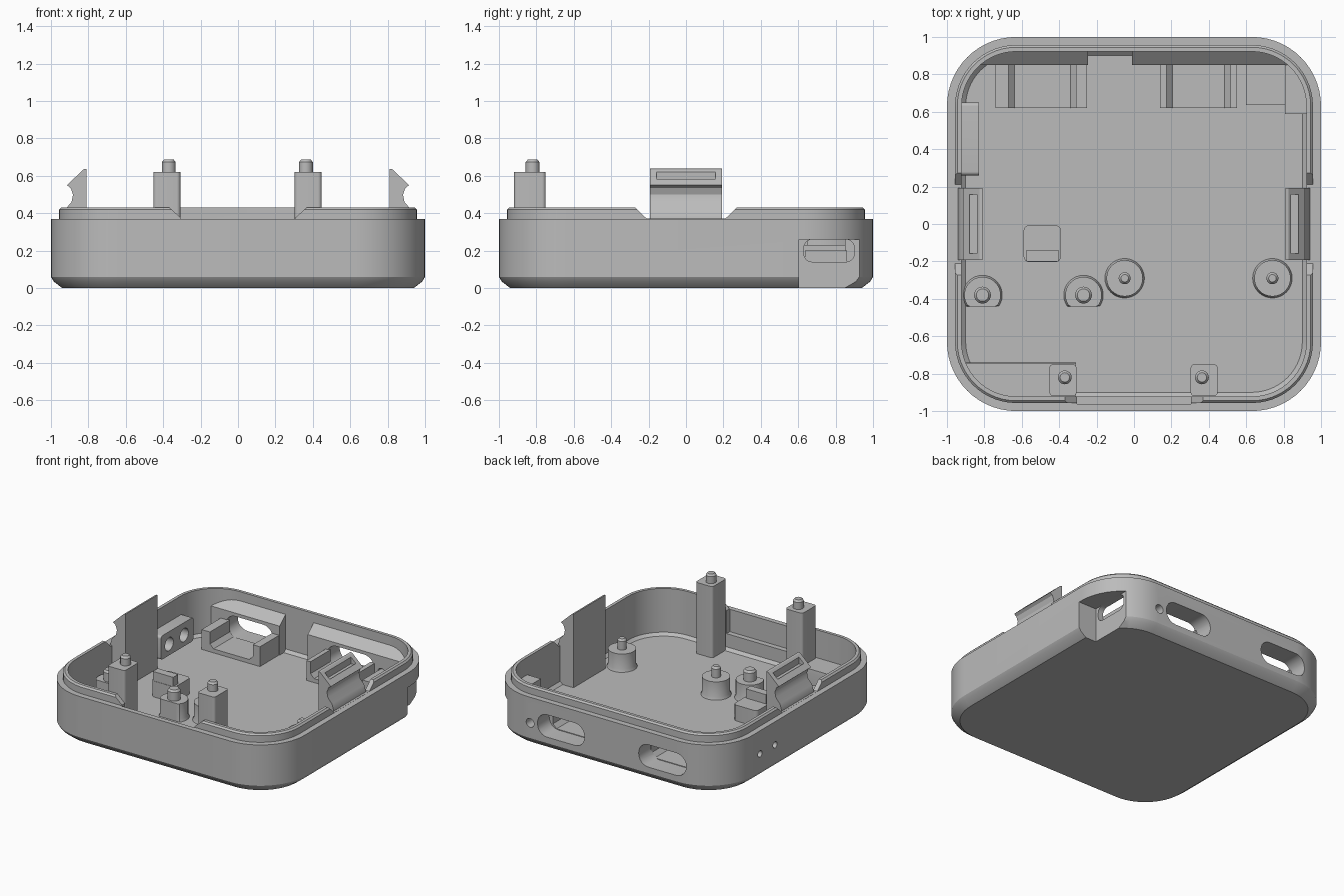
import bpy, bmesh, math
from mathutils import Vector

cube = bpy.data.objects.get("Cube")
if cube:
    bpy.data.objects.remove(cube)

grey = bpy.data.materials.new("plain_grey")
grey.use_nodes = True
grey.diffuse_color = (0.5, 0.5, 0.5, 1)
grey.node_tree.nodes["Principled BSDF"].inputs["Base Color"].default_value = (0.5, 0.5, 0.5, 1)

FLOOR = 0.08


def rounded(cx, cy, hx, hy, r, n=6):
    """Outline of a rounded rectangle."""
    pts = []
    for q, (sx, sy) in enumerate([(1, 1), (-1, 1), (-1, -1), (1, -1)]):
        for i in range(n + 1):
            a = math.pi / 2 * (q + i / n)
            pts.append((cx + sx * (hx - r) + r * math.cos(a),
                        cy + sy * (hy - r) + r * math.sin(a)))
    return pts


def circle(cx, cy, r, n=32, low=-9):
    """Circle outline, flattened below the given offset."""
    return [(cx + r * math.cos(i * math.tau / n),
             cy + max(r * math.sin(i * math.tau / n), low)) for i in range(n)]


def loft(name, rings):
    """Skin a list of closed rings and cap both ends."""
    bm = bmesh.new()
    loops = [[bm.verts.new(p) for p in ring] for ring in rings]
    for a, b in zip(loops, loops[1:]):
        for i in range(len(a)):
            j = (i + 1) % len(a)
            bm.faces.new((a[i], a[j], b[j], b[i]))
    bm.faces.new(loops[0])
    bm.faces.new(loops[-1])
    bmesh.ops.recalc_face_normals(bm, faces=bm.faces)
    me = bpy.data.meshes.new(name)
    bm.to_mesh(me)
    bm.free()
    me.materials.append(grey)
    ob = bpy.data.objects.new(name, me)
    bpy.context.collection.objects.link(ob)
    return ob


def prism(name, pts, axis, a, b):
    """Extrude an outline along x (y,z), y (x,z) or z (x,y)."""
    place = {"x": lambda u, v, w: (w, u, v),
             "y": lambda u, v, w: (u, w, v),
             "z": lambda u, v, w: (u, v, w)}[axis]
    return loft(name, [[place(u, v, w) for u, v in pts] for w in (a, b)])


def box(name, x0, x1, y0, y1, z0, z1):
    return prism(name, [(x0, y0), (x1, y0), (x1, y1), (x0, y1)], "z", z0, z1)


def combine(target, tool, operation="DIFFERENCE"):
    mod = target.modifiers.new("combine", "BOOLEAN")
    mod.operation, mod.solver, mod.object = operation, "EXACT", tool
    bpy.context.view_layer.objects.active = target
    bpy.ops.object.modifier_apply(modifier=mod.name)
    bpy.data.objects.remove(tool)


# Case shell: chamfered base, stepped rim and hollow inside
profile = [(0.94, 0), (0.985, 0.035), (1, 0.06), (1, 0.37), (0.957, 0.37), (0.957, 0.42),
           (0.945, 0.432), (0.922, 0.432), (0.922, FLOOR + 0.02), (0.90, FLOOR)]
case = loft("case_shell", [[(x, y, z) for x, y in rounded(0, 0, h, h, h - 0.63, 14)]
                           for h, z in profile])

# Thickened back wall with sloping top, either side of a central gap
for x0, x1 in ((-0.82, -0.245), (-0.01, 0.82)):
    combine(case, prism("back_wall", [(0.85, 0.07), (0.94, 0.07), (0.94, 0.365),
                                      (0.925, 0.365), (0.85, 0.3)], "x", x0, x1), "UNION")
# Corner pocket and side block
combine(case, box("pocket", 0.808, 0.94, 0.588, 0.82, 0.06, 0.3), "UNION")
combine(case, box("pocket_end", 0.807, 0.868, 0.7, 0.905, 0.065, 0.301), "UNION")
combine(case, prism("side_block", rounded(0.455, 0.2, 0.195, 0.09, 0.02), "x", -0.95, -0.83), "UNION")

# Rim notches at the front and on both sides
combine(case, prism("front_notch", [(-0.3, 0.371), (0.3, 0.371), (0.37, 0.5), (0.37, 0.5),
                                    (0.37, 0.433), (0.3, 0.371)][:2]
                    + [(0.37, 0.433), (0.37, 0.5), (-0.37, 0.5), (-0.37, 0.433)], "y", -1.1, -0.85))
for s in (-1, 1):
    combine(case, prism("side_notch", [(-0.21, 0.371), (0.21, 0.371), (0.275, 0.433),
                                       (0.275, 0.5), (-0.275, 0.5), (-0.275, 0.433)],
                        "x", s * 0.85, s * 1.1))
combine(case, box("thin_front", -0.305, 0.305, -0.962, -0.85, 0.2, 0.5))

# Back ports and small round hole
for x in (-0.5, 0.35):
    combine(case, prism("port", rounded(x, 0.19, 0.197, 0.085, 0.08), "y", 0.8, 1.1))
combine(case, prism("light_hole", circle(0.61, 0.175, 0.033), "y", 0.8, 1.1))
# Stepped side holes
for y in (0.36, 0.54):
    combine(case, prism("pin_hole", circle(y, 0.195, 0.024), "x", -1.1, -0.9))
    combine(case, prism("wide_hole", circle(y, 0.195, 0.05), "x", -0.93, -0.8))
# Corner strap recess and its window
combine(case, box("recess", 0.85, 1.1, 0.605, 1.1, -0.1, 0.26))
combine(case, prism("window", rounded(0.765, 0.2, 0.135, 0.06, 0.045), "x", 0.78, 0.9))

# Port cradles and the light holder
for name, x0, x1, c0, c1 in (("right_port_cradle", -0.74, -0.25, -0.67, -0.31),
                             ("left_port_cradle", 0.14, 0.55, 0.175, 0.515)):
    prism(name, [(x0, 0.07), (x1, 0.07), (x1, 0.23), (c1, 0.23), (c1, 0.14), (c1 - 0.03, 0.11),
                 (c0 + 0.03, 0.11), (c0, 0.14), (c0, 0.23), (x0, 0.23)], "y", 0.62, 0.86)
box("light_holder", 0.6, 0.81, 0.635, 0.86, 0.07, 0.2)

# Snap clips with a slot in the slanted head
for s, side in ((1, "left"), (-1, "right")):
    outline = [(0.81, 0.07), (0.81, 0.638), (0.825, 0.635), (0.915, 0.55), (0.895, 0.535),
               (0.882, 0.5), (0.89, 0.46), (0.925, 0.42), (0.94, 0.37), (0.94, 0.07)]
    clip = prism(side + "_clip", [(s * x, z) for x, z in outline], "y", -0.193, 0.193)
    combine(clip, box("slot", min(s * 0.84, s * 0.88), max(s * 0.84, s * 0.88),
                      -0.157, 0.157, 0.57, 0.7))


def pin(name, x, y, r, z0, z1):
    """Locating pin with a chamfered tip."""
    loft(name, [[(px, py, z) for px, py in circle(x, y, k, 24)]
                for k, z in ((r, z0), (r, z1 - 0.015), (r - 0.012, z1))])


# Tall square front posts
for x, side in ((-0.38, "right"), (0.375, "left")):
    prism(side + "_front_post", rounded(x, -0.835, 0.072, 0.085, 0.02), "z", 0.07, 0.62)
    pin(side + "_front_pin", x + (0.01 if x < 0 else -0.012), -0.82, 0.037, 0.61, 0.688)

# Short board posts: two with a flat front, two round
for i, (x, y, low, r) in enumerate([(-0.81, -0.38, -0.06, 0.045), (-0.27, -0.38, -0.06, 0.045),
                                    (-0.05, -0.29, -9, 0.032), (0.74, -0.29, -9, 0.032)], 1):
    loft(f"board_post_{i}", [[(px, py, z) for px, py in circle(x, y, k, 32, low)]
                             for k, z in ((0.11, 0.07), (0.097, 0.1), (0.097, 0.215))])
    pin(f"board_pin_{i}", x, y, r, 0.21, 0.295)

# Stepped stop block on the floor
prism("stop_block_base", rounded(-0.49, -0.105, 0.1, 0.098, 0.03), "z", 0.07, 0.2)
box("stop_block_wall", -0.575, -0.405, -0.2, -0.14, 0.19, 0.27)

# Ledge in the front right corner, cut to the case outline
ledge = prism("corner_ledge", rounded(0, 0, 0.935, 0.935, 0.305, 14), "z", 0.07, 0.22)
keep = prism("keep", [(-1, 0), (-0.74, 0), (-0.74, 0.19), (-0.78, 0.5), (-1, 0.5)], "x", -1, -0.31)
combine(ledge, keep, "INTERSECT")

# Shading
for ob in bpy.context.collection.objects:
    if ob.type == "MESH" and grey.name in ob.data.materials:
        bpy.ops.object.select_all(action="DESELECT")
        ob.select_set(True)
        bpy.context.view_layer.objects.active = ob
        bpy.ops.object.shade_smooth_by_angle(angle=math.radians(30))
